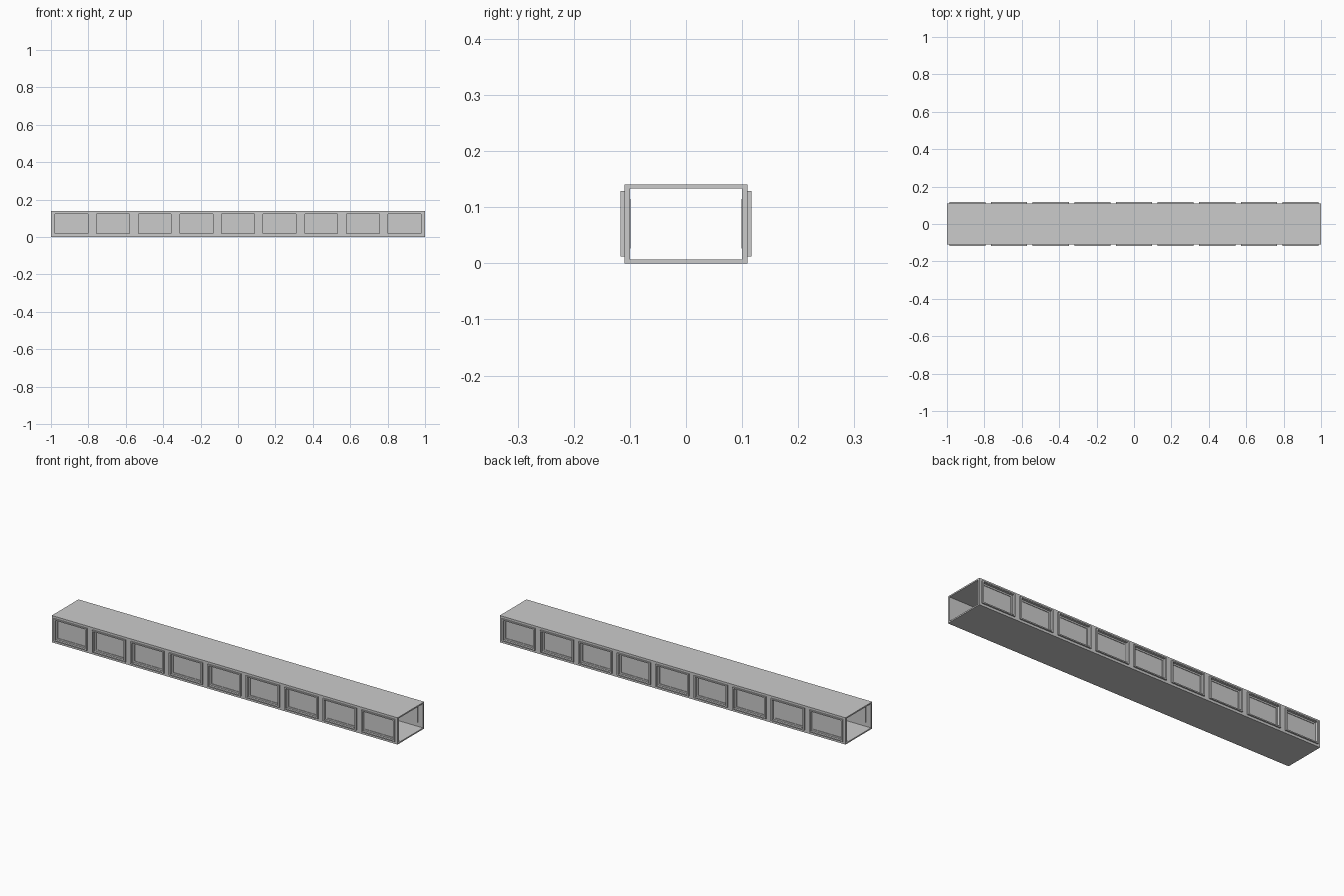
import bpy, bmesh

if "Cube" in bpy.data.objects:
    bpy.data.objects.remove(bpy.data.objects["Cube"])

L, W, H = 1.0, 0.11, 0.14      # half length, half width, height
T, S = 0.01, 0.007             # wall and slab thickness
N, PITCH = 9, 0.2225
ZC = 0.0705


def finish(name, bm):
    bmesh.ops.recalc_face_normals(bm, faces=bm.faces)
    me = bpy.data.meshes.new(name)
    bm.to_mesh(me)
    bm.free()
    ob = bpy.data.objects.new(name, me)
    bpy.context.collection.objects.link(ob)
    return ob


def box(name, x0, x1, y0, y1, z0, z1):
    bm = bmesh.new()
    bmesh.ops.create_cube(bm, size=1)
    for v in bm.verts:
        v.co.x = x0 if v.co.x < 0 else x1
        v.co.y = y0 if v.co.y < 0 else y1
        v.co.z = z0 if v.co.z < 0 else z1
    return finish(name, bm)


def ring(bm, xc, hw, hh, y):
    return [bm.verts.new((xc + sx * hw, y, ZC + sz * hh))
            for sx, sz in ((-1, -1), (1, -1), (1, 1), (-1, 1))]


def bridge(bm, rings):
    for a, b in zip(rings, rings[1:]):
        for i in range(4):
            j = (i + 1) % 4
            bm.faces.new((a[i], a[j], b[j], b[i]))


# floor and roof slabs
box("floor", -L, L, -W, W, 0, S)
box("roof", -L, L, -W, W, H - S, H)

for side, s in (("front", -1), ("back", 1)):
    # wall strips around the window openings
    lo, hi = sorted((s * (W - T), s * W))
    hw, hh = 0.088, 0.052
    box(side + "_sill", -L, L, lo, hi, S, ZC - hh)
    box(side + "_header", -L, L, lo, hi, ZC + hh, H - S)
    edges = [-L]
    for i in range(N):
        c = (i - (N - 1) / 2) * PITCH
        edges += [c - hw, c + hw]
    edges.append(L)
    for a, b in zip(edges[::2], edges[1::2]):
        box(side + "_pier", a, b, lo, hi, ZC - hh, ZC + hh)

    # raised window frame stepping in to a recessed pane
    for i in range(N):
        c = (i - (N - 1) / 2) * PITCH
        bm = bmesh.new()
        profile = [(0.0965, 0.058, 0.110), (0.0965, 0.058, 0.117),
                   (0.088, 0.052, 0.117), (0.088, 0.052, 0.105),
                   (0.080, 0.044, 0.105), (0.080, 0.044, 0.102)]
        rings = [ring(bm, c, w, h, s * y) for w, h, y in profile]
        bridge(bm, rings)
        bm.faces.new(rings[-1])
        # inner face of the pane
        back = [ring(bm, c, w, h, s * y) for w, h, y in
                ((0.088, 0.052, 0.100), (0.080, 0.044, 0.100), (0.080, 0.044, 0.0985))]
        bridge(bm, back)
        bm.faces.new(back[-1])
        finish(side + "_window", bm)
